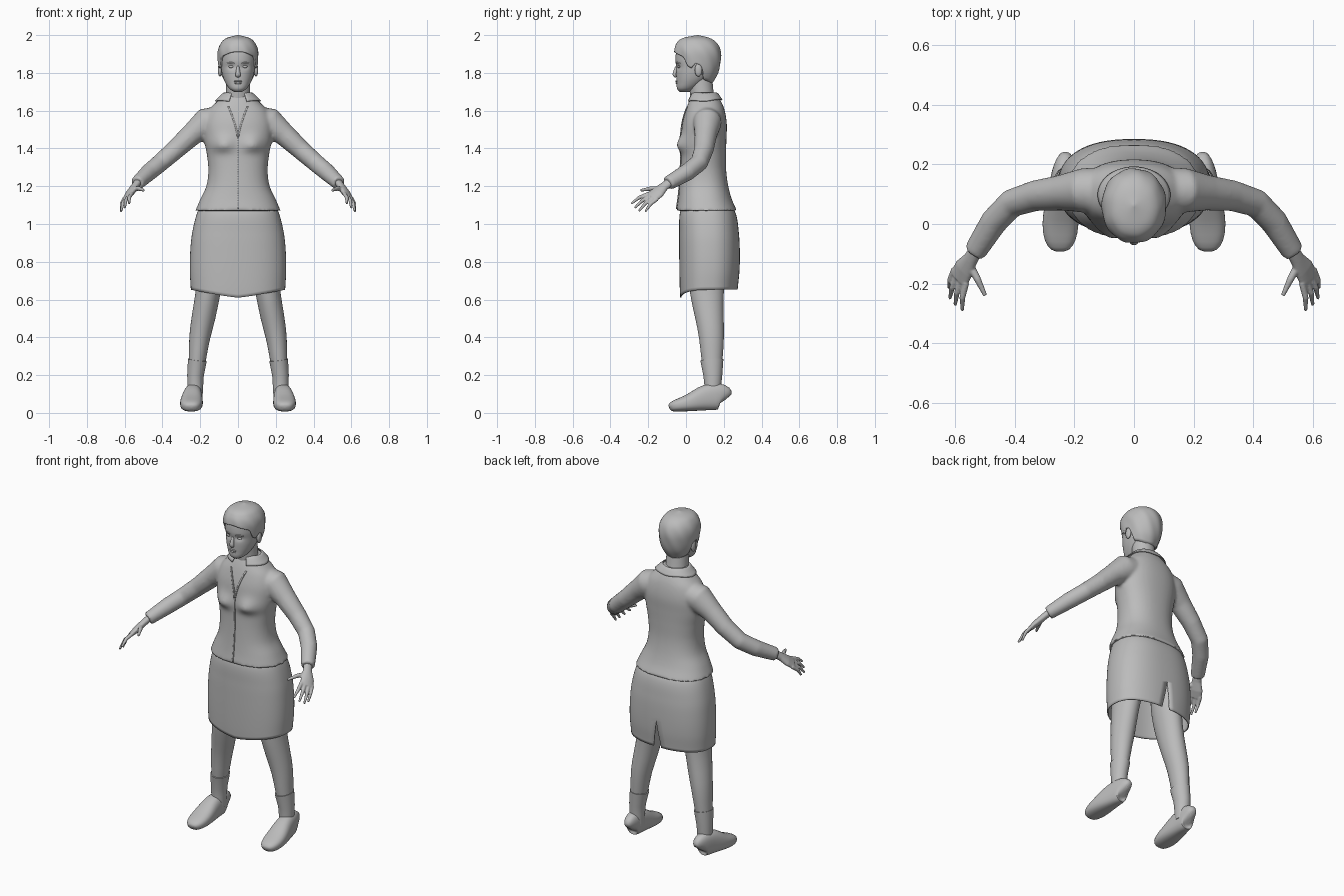
import bpy, bmesh
from math import sin, cos, pi, exp
from mathutils import Vector

cube = bpy.data.objects.get("Cube")
if cube:
    bpy.data.objects.remove(cube, do_unlink=True)

grey = bpy.data.materials.new("plain_grey")
grey.use_nodes = True
grey.diffuse_color = (0.5, 0.5, 0.5, 1)
grey.node_tree.nodes["Principled BSDF"].inputs["Base Color"].default_value = (0.5, 0.5, 0.5, 1)


def power(v, p):
    return (1 if v >= 0 else -1) * abs(v) ** (2 / p)


def profile(keys, z):
    """Smoothly interpolated half width, front y and back y at a height."""
    if z <= keys[0][0]:
        return keys[0][1:]
    for i in range(len(keys) - 1):
        a, b = keys[i], keys[i + 1]
        if z <= b[0]:
            before, after = keys[max(i - 1, 0)], keys[min(i + 2, len(keys) - 1)]
            h, t = b[0] - a[0], (z - a[0]) / (b[0] - a[0])
            out = []
            for k in (1, 2, 3):
                ma = (b[k] - before[k]) / (b[0] - before[0]) * h
                mb = (after[k] - a[k]) / (after[0] - a[0]) * h
                out.append((2*t**3 - 3*t*t + 1) * a[k] + (t**3 - 2*t*t + t) * ma
                           + (3*t*t - 2*t**3) * b[k] + (t**3 - t*t) * mb)
            return out
    return keys[-1][1:]


def skin_rings(bm, rings, caps):
    rows = [[bm.verts.new(v) for v in ring] for ring in rings]
    n = len(rows[0])
    for lo, hi in zip(rows, rows[1:]):
        for i in range(n):
            j = (i + 1) % n
            bm.faces.new((lo[i], lo[j], hi[j], hi[i]))
    if caps:
        bm.faces.new(rows[0][::-1])
        bm.faces.new(rows[-1])


def loft(bm, keys, n=40, rows=30, p=2.3, bottom=None, caps=True, dome=False, deform=None, seam=False):
    """Upright body from height keys; columns run round from the back."""
    rings = []
    for r in range(rows + 1):
        t = sin(r / rows * pi / 2) if dome else r / rows
        ring = []
        for i in range(n):
            a = 2 * pi * i / (n - 1 if seam else n)
            low = bottom(a) if bottom else keys[0][0]
            z = low + (keys[-1][0] - low) * t
            w, front, back = profile(keys, z)
            co = Vector((-w * power(sin(a), p),
                         (front + back) / 2 + (back - front) / 2 * power(cos(a), p), z))
            if deform:
                deform(co, a)
            ring.append(co)
        rings.append(ring)
    if seam:
        for lo, hi in zip(rings, rings[1:]):
            for i in range(n - 1):
                bm.faces.new([bm.verts.new(v) for v in (lo[i], lo[i+1], hi[i+1], hi[i])])
        bmesh.ops.remove_doubles(bm, verts=bm.verts, dist=0.0001)
    else:
        skin_rings(bm, rings, caps)


def tube(bm, path, ref=(0, 1, 0), n=20, sx=1, p=2):
    """Limb along a path of (x, y, z, radius, radius along ref)."""
    pts = [Vector(q[:3]) for q in path]
    rings = []
    for i, q in enumerate(path):
        t = (pts[min(i + 1, len(pts) - 1)] - pts[max(i - 1, 0)]).normalized()
        side = Vector(ref).cross(t).normalized()
        other = t.cross(side)
        ring = []
        for k in range(n):
            a = 2 * pi * k / n
            v = pts[i] + side * q[3] * power(cos(a), p) + other * q[4] * power(sin(a), p)
            ring.append((v.x * sx, v.y, v.z))
        rings.append(ring)
    skin_rings(bm, rings, True)


def finish(name, bm, mirror=False, voxel=0, smooth=0, subdiv=0, angle=40, thick=0, closed=True):
    if closed:
        bmesh.ops.recalc_face_normals(bm, faces=bm.faces)
    me = bpy.data.meshes.new(name)
    bm.to_mesh(me)
    bm.free()
    me.materials.append(grey)
    ob = bpy.data.objects.new(name, me)
    bpy.context.collection.objects.link(ob)
    me.shade_smooth()
    if voxel:
        m = ob.modifiers.new("blend", 'REMESH')
        m.mode, m.voxel_size, m.use_smooth_shade = 'VOXEL', voxel, True
    if smooth:
        m = ob.modifiers.new("soften", 'SMOOTH')
        m.iterations = smooth
    if subdiv:
        m = ob.modifiers.new("round", 'SUBSURF')
        m.levels = m.render_levels = subdiv
    if thick:
        m = ob.modifiers.new("thickness", 'SOLIDIFY')
        m.thickness, m.offset = thick, -1
    if mirror:
        m = ob.modifiers.new("mirror", 'MIRROR')
        m.use_mirror_merge = False
    if not voxel:
        bpy.ops.object.select_all(action='DESELECT')
        ob.select_set(True)
        bpy.context.view_layer.objects.active = ob
        bpy.ops.object.shade_smooth_by_angle(angle=angle * pi / 180)
    return ob


def ball(name, loc, scale, mirror=False):
    bm = bmesh.new()
    bmesh.ops.create_uvsphere(bm, u_segments=16, v_segments=10, radius=1)
    for v in bm.verts:
        v.co = Vector(loc) + v.co * Vector(scale)
    finish(name, bm, mirror)


# Jacket: torso and both sleeves blended together
def bust(co, a):
    if cos(a) < 0:
        drop = 0.05 if co.z > 1.415 else 0.032
        co.y -= 0.03 * exp(-((abs(co.x) - 0.08) / 0.055) ** 2 - ((co.z - 1.415) / drop) ** 2)


bm = bmesh.new()
loft(bm, [(1.07, .226, -.052, .27), (1.13, .2, -.042, .243), (1.2, .168, -.035, .224),
          (1.28, .157, -.03, .213), (1.37, .165, -.027, .212), (1.45, .18, -.026, .214),
          (1.53, .182, -.02, .216), (1.6, .158, -.002, .205), (1.645, .115, .014, .188),
          (1.69, .07, .035, .16)], n=64, rows=60, deform=bust)
for sx in (1, -1):
    tube(bm, [(.09, .11, 1.55, .075, .08), (.17, .113, 1.535, .08, .075), (.243, .105, 1.475, .06, .06),
              (.33, .095, 1.395, .052, .052), (.41, .07, 1.325, .048, .048),
              (.47, .008, 1.275, .046, .046), (.535, -.095, 1.215, .037, .039)], sx=sx)
jacket = finish("jacket", bm, voxel=0.009, smooth=5)


# Thin trim laid on the jacket
def lay_on(ob, axis, positive, lift):
    m = ob.modifiers.new("lay_on", 'SHRINKWRAP')
    m.target, m.wrap_method, m.wrap_mode, m.offset = jacket, 'PROJECT', 'ABOVE_SURFACE', lift
    m.use_project_y, m.use_project_z = axis == 'y', axis == 'z'
    m.use_positive_direction, m.use_negative_direction = positive, not positive
    m = ob.modifiers.new("thickness", 'SOLIDIFY')
    m.thickness, m.offset = 0.005, 0


def sheet(name, rows):
    bm = bmesh.new()
    grid = [[bm.verts.new(v) for v in row] for row in rows]
    for lo, hi in zip(grid, grid[1:]):
        for i in range(len(lo) - 1):
            bm.faces.new((lo[i], lo[i + 1], hi[i + 1], hi[i]))
    return finish(name, bm, closed=False)


angles = [pi + 0.4 + (2 * pi - 0.8) * i / 48 for i in range(49)]
collar = sheet("collar", [[(-sin(a) * (.115 - .044 * t), .098 + cos(a) * (.086 - .026 * t), 1.9)
                           for a in angles] for t in (0, .2, .4, .6, .8, 1)])
lay_on(collar, 'z', False, 0.008)
for s, side in ((1, "left"), (-1, "right")):
    lapel = sheet(side + "_lapel_edge", [[(s * (.002 + .048 * (i / 14) ** 1.4 + d), -.4, 1.46 + .16 * i / 14)
                                         for i in range(15)] for d in (-.004, .004)])
    lay_on(lapel, 'y', True, 0.003)
placket = sheet("front_closure", [[(d, -.4, 1.08 + .38 * i / 30) for i in range(31)] for d in (-.003, .003)])
lay_on(placket, 'y', True, 0.002)


# Skirt with a pointed front hem and an open back vent
def hem(a):
    return .652 - (.042 * (1 - abs(sin(a))) if cos(a) < 0 else 0)


def vent(co, a):
    gap = max(0, (.81 - co.z) / .16) * .026 * exp(-(min(a, 2 * pi - a) / .25) ** 2)
    co.x += -gap if a < pi else gap


bm = bmesh.new()
loft(bm, [(.6, .247, -.03, .27), (.66, .25, -.033, .274), (.75, .255, -.035, .283),
          (.85, .253, -.036, .285), (.95, .243, -.036, .28), (1.06, .216, -.032, .262),
          (1.12, .185, -.005, .22)], n=65, rows=28, p=2.4, bottom=hem, caps=False, deform=vent, seam=True)
finish("skirt", bm, thick=0.006, closed=False)

# Legs, socks and shoes
shin = [(.215, .137, .28, .046, .057), (.225, .142, .2, .04, .046), (.226, .142, .15, .038, .041),
        (.228, .142, .08, .036, .038)]
bm = bmesh.new()
tube(bm, [(.125, .115, .92, .085, .1), (.14, .11, .75, .075, .1), (.158, .108, .64, .065, .092),
          (.183, .125, .5, .065, .075), (.205, .137, .4, .056, .067)] + shin)
finish("legs", bm, mirror=True, subdiv=1, angle=80)
bm = bmesh.new()
tube(bm, [q[:3] + (q[3] + .004, q[4] + .004) for q in shin], n=32)
finish("socks", bm, mirror=True)
bm = bmesh.new()
shoe = [(-.088, .022, .035), (-.075, .045, .055), (-.03, .061, .073), (.03, .061, .097), (.08, .054, .13),
        (.13, .047, .143), (.18, .042, .143), (.2, .034, .13), (.208, .02, .1)]
tube(bm, [(.248 - max(y, 0) * .08, y, h / 2 + .006 + max(y, 0) * .06, w, h / 2) for y, w, h in shoe],
     ref=(0, 0, 1), n=24, p=2.5)
finish("shoes", bm, mirror=True, subdiv=1, angle=80)

# Hands: palm, four fingers and thumb blended together
bm = bmesh.new()
across = Vector((.6, .69, -.41))
tube(bm, [(.525, -.078, 1.228, .02, .024), (.548, -.118, 1.197, .019, .027),
          (.57, -.15, 1.166, .019, .039), (.588, -.185, 1.14, .013, .041)], ref=across)
tips = [(.576, -.29, 1.108), (.6, -.272, 1.085), (.618, -.25, 1.068), (.62, -.215, 1.066)]
for k, tip in zip((-.032, -.011, .011, .032), tips):
    base, tip = Vector((.583, -.175, 1.147)) + across * k, Vector(tip)
    mid = (base + tip) / 2 + Vector((.006, -.004, .006))
    tube(bm, [(*base, .011, .012), (*mid, .01, .01), (*tip, .006, .006)], ref=across, n=10)
tube(bm, [(.555, -.13, 1.185, .014, .016), (.525, -.185, 1.188, .012, .012), (.499, -.24, 1.178, .007, .007)],
     ref=(0, 0, 1), n=10)
finish("hands", bm, mirror=True, voxel=0.004, smooth=2)

# Head and neck
bm = bmesh.new()
tube(bm, [(0, .1, 1.6, .075, .07), (0, .085, 1.68, .063, .062), (0, .072, 1.8, .062, .064)], n=32)
finish("neck", bm)


def sockets(co, a):
    if cos(a) < 0:
        co.y += .009 * exp(-((abs(co.x) - .036) / .02) ** 2 - ((co.z - 1.833) / .014) ** 2)


bm = bmesh.new()
loft(bm, [(1.7, .022, -.034, .02), (1.715, .045, -.047, .05), (1.75, .068, -.05, .1), (1.79, .083, -.052, .14),
          (1.83, .09, -.052, .16), (1.87, .095, -.056, .172), (1.92, .095, -.05, .17),
          (1.96, .078, -.03, .145), (1.985, .03, .02, .09)], n=64, rows=50, p=2.15, deform=sockets)
finish("head", bm, angle=70)
bm = bmesh.new()
tube(bm, [(0, -.046, 1.842, .007, .008), (0, -.055, 1.81, .01, .011), (0, -.064, 1.79, .016, .012),
          (0, -.053, 1.776, .012, .006)], n=14)
finish("nose", bm, subdiv=1, angle=80)
bm = bmesh.new()
tube(bm, [(.016, -.052, 1.85, .004, .004), (.04, -.045, 1.857, .005, .005), (.064, -.026, 1.849, .003, .004)],
     n=10)
finish("brows", bm, mirror=True, subdiv=1)
ball("eyes", (.036, -.037, 1.833), (.014, .008, .007), True)
ball("upper_lip", (0, -.048, 1.756), (.022, .008, .005))
ball("lower_lip", (0, -.047, 1.746), (.019, .008, .006))
ball("ears", (.096, .066, 1.815), (.011, .02, .034), True)

# Short hair with a fringe, sideburns and nape
hairline = [(-1, 1.745), (-.4, 1.765), (-.15, 1.84), (.1, 1.85), (.25, 1.825), (.42, 1.835),
            (.6, 1.885), (.85, 1.9), (1, 1.912)]


def hair_edge(a):
    c = -cos(a)
    for (c0, z0), (c1, z1) in zip(hairline, hairline[1:]):
        if c <= c1:
            return z0 + (z1 - z0) * (c - c0) / (c1 - c0)
    return hairline[-1][1]


def locks(co, a):
    wave = 1 + .012 * sin(9 * a + 40 * co.z) * min(1, (2 - co.z) * 12)
    co.x, co.y = co.x * wave, .06 + (co.y - .06) * wave


bm = bmesh.new()
loft(bm, [(1.74, .072, -.05, .136), (1.8, .096, -.055, .17), (1.87, .107, -.061, .185), (1.92, .106, -.063, .182),
          (1.96, .089, -.048, .162), (1.985, .06, -.015, .125), (2, .004, .058, .066)],
     n=72, rows=28, p=2.1, bottom=hair_edge, caps=False, dome=True, deform=locks)
bm.faces.new(sorted((v for v in bm.verts if v.co.z > 1.9999), key=lambda v: v.index))
finish("hair", bm, angle=70, thick=0.014)
